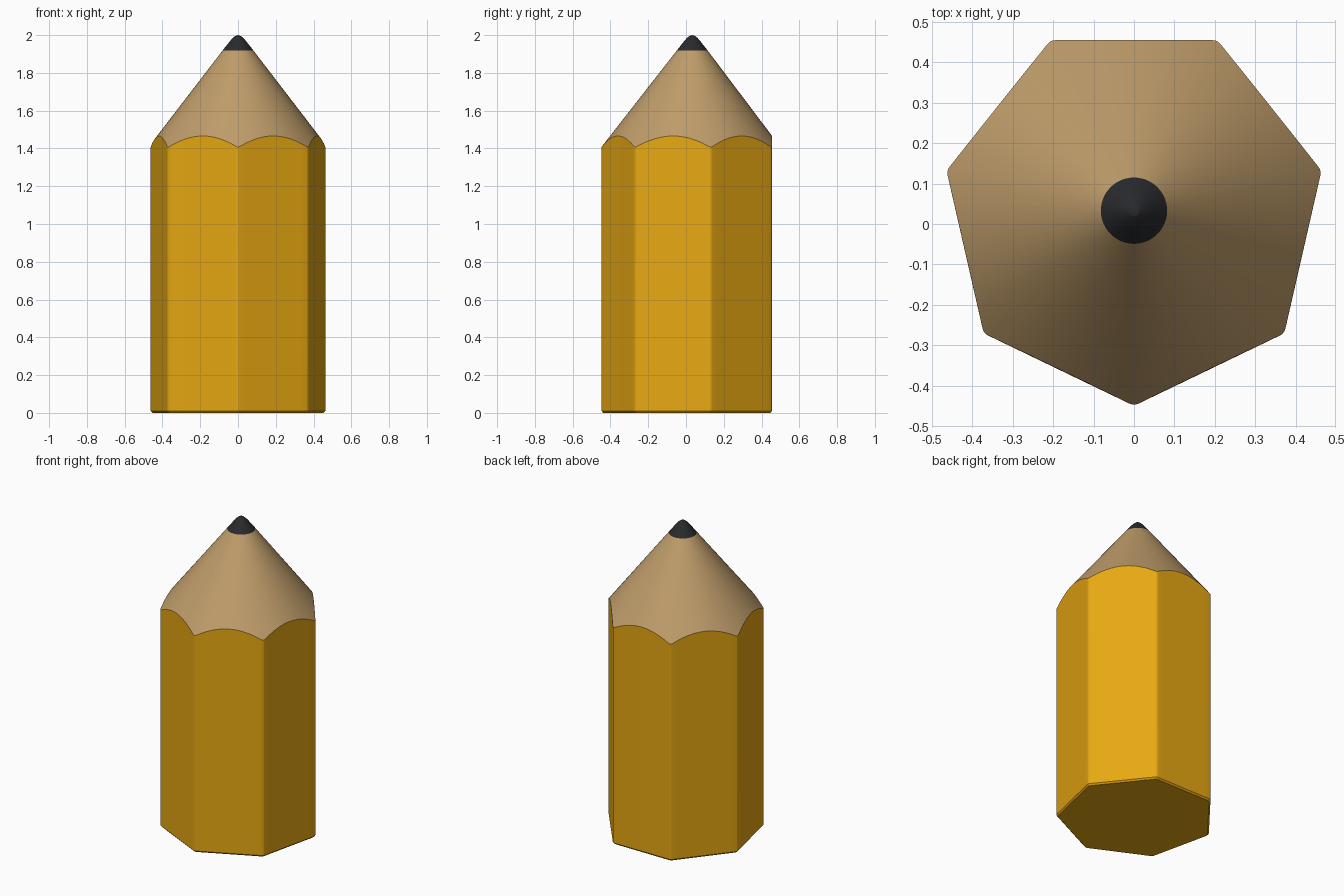
import bpy, bmesh, math
from mathutils import Vector

if "Cube" in bpy.data.objects:
    bpy.data.objects.remove(bpy.data.objects["Cube"])

SIDES, R, CY = 7, 0.476, 0.026
LEAD_R, LEAD_Z, EDGE_Z = 0.082, 1.918, 1.466
APOTHEM = R * math.cos(math.pi / SIDES)
SLOPE = (LEAD_Z - EDGE_Z) / (APOTHEM - LEAD_R)


def material(name, rgb):
    m = bpy.data.materials.new(name)
    m.diffuse_color = (*rgb, 1)
    m.use_nodes = True
    m.node_tree.nodes["Principled BSDF"].inputs["Base Color"].default_value = m.diffuse_color
    return m


def cone_z(r):
    return EDGE_Z - SLOPE * (r - APOTHEM)


def outline():
    """Seven-sided section with slightly eased corners, flat side at the back."""
    c = [Vector((R * math.sin(a), -R * math.cos(a)))
         for a in (2 * math.pi * i / SIDES for i in range(SIDES))]
    pts = []
    for i in range(SIDES):
        p, prev, nxt = c[i], c[i - 1], c[(i + 1) % SIDES]
        a = p + (prev - p).normalized() * 0.012
        b = p + (nxt - p).normalized() * 0.012
        for t in (0, 0.33, 0.67, 1):
            pts.append(a * (1 - t) ** 2 + p * 2 * t * (1 - t) + b * t * t)
        end = nxt + (p - nxt).normalized() * 0.012
        pts += [b.lerp(end, k / 12) for k in range(1, 12)]
    return pts


def place(p, z):
    # the sharpened cone leans very slightly towards the back
    lean = 0.007 * max(0.0, min(1.0, (z - 1.4) / 0.5))
    return (p.x, p.y + CY + lean, z)


def loft(name, rings, mat, cap_bottom=False, tip=None):
    bm = bmesh.new()
    loops = [[bm.verts.new(co) for co in ring] for ring in rings]
    n = len(loops[0])
    for lo, hi in zip(loops, loops[1:]):
        for i in range(n):
            j = (i + 1) % n
            bm.faces.new((lo[i], lo[j], hi[j], hi[i]))
    if cap_bottom:
        bm.faces.new(loops[0][::-1])
    if tip:
        v = bm.verts.new(tip)
        for i in range(n):
            bm.faces.new((loops[-1][i], loops[-1][(i + 1) % n], v))
    bm.normal_update()
    me = bpy.data.meshes.new(name)
    bm.to_mesh(me)
    bm.free()
    ob = bpy.data.objects.new(name, me)
    bpy.context.collection.objects.link(ob)
    me.materials.append(mat)
    bpy.ops.object.select_all(action='DESELECT')
    ob.select_set(True)
    bpy.context.view_layer.objects.active = ob
    bpy.ops.object.shade_smooth_by_angle(angle=math.radians(15))
    return ob


yellow = material("yellow paint", (0.80, 0.39, 0.006))
wood = material("bare wood", (0.52, 0.335, 0.145))
graphite = material("dark graphite", (0.022, 0.023, 0.026))

pts = outline()
scallop = [place(p, cone_z(p.length)) for p in pts]

# painted body: eased base edge, scalloped top where the cone cuts the sides
loft("painted_body",
     [[place(p * 0.98, 0) for p in pts], [place(p, 0.01) for p in pts], scallop],
     yellow, cap_bottom=True)


def circle(r, z):
    return [place(p.normalized() * r, z) for p in pts]


# sharpened wood cone from scallops up to the lead
loft("wood_cone", [scallop, circle(LEAD_R, LEAD_Z)], wood)

# rounded lead tip
profile = [(LEAD_R, LEAD_Z), (0.042, 1.969), (0.028, 1.985), (0.014, 1.996)]
loft("lead_tip", [circle(r, z) for r, z in profile], graphite,
     tip=place(Vector((0, 0)), 2.0))
